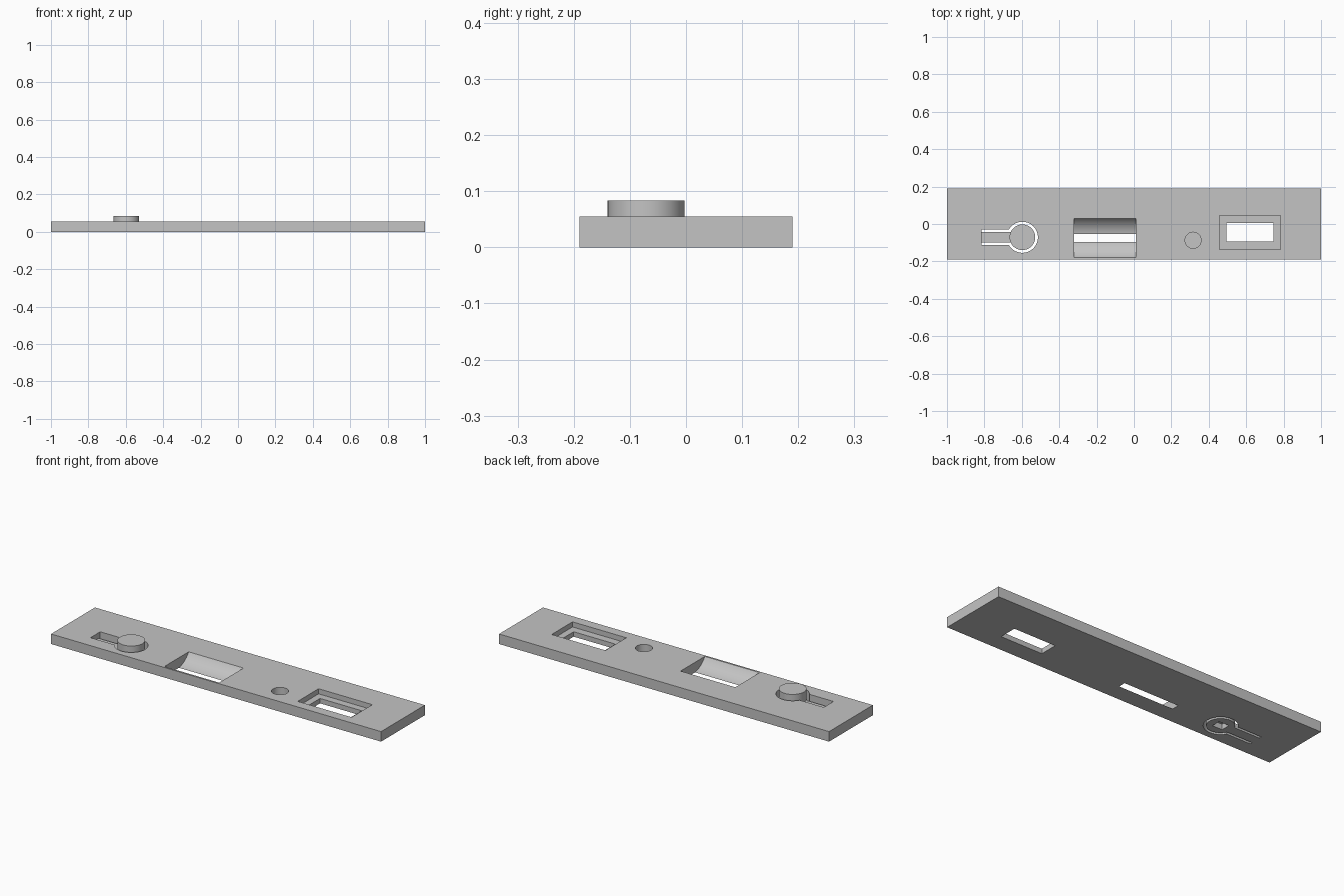
import bpy
from math import radians

cube = bpy.data.objects.get("Cube")
if cube:
    bpy.data.objects.remove(cube, do_unlink=True)

grey = bpy.data.materials.new("plain_grey")
grey.use_nodes = True
colour = (0.55, 0.55, 0.55, 1)
grey.diffuse_color = colour
grey.node_tree.nodes["Principled BSDF"].inputs["Base Color"].default_value = colour


def box(name, x, y, z):
    """Box from (low, high) ranges on each axis."""
    bpy.ops.mesh.primitive_cube_add(size=1)
    ob = bpy.context.object
    ob.name = name
    ob.location = [(a + b) / 2 for a, b in (x, y, z)]
    ob.scale = [b - a for a, b in (x, y, z)]
    bpy.ops.object.transform_apply(location=True, rotation=True, scale=True)
    ob.data.materials.append(grey)
    return ob


def cylinder(name, radius, depth, centre, rotation=(0, 0, 0), sides=64):
    bpy.ops.mesh.primitive_cylinder_add(vertices=sides, radius=radius, depth=depth,
                                        location=centre, rotation=rotation)
    ob = bpy.context.object
    ob.name = name
    bpy.ops.object.transform_apply(location=True, rotation=True, scale=True)
    ob.data.materials.append(grey)
    return ob


def combine(target, tool, operation="DIFFERENCE"):
    """Apply a boolean and discard the tool."""
    bpy.context.view_layer.objects.active = target
    mod = target.modifiers.new("boolean", "BOOLEAN")
    mod.operation = operation
    mod.solver = "EXACT"
    mod.object = tool
    bpy.ops.object.modifier_apply(modifier=mod.name)
    bpy.data.objects.remove(tool, do_unlink=True)


def smooth(ob):
    bpy.ops.object.select_all(action="DESELECT")
    ob.select_set(True)
    bpy.context.view_layer.objects.active = ob
    bpy.ops.object.shade_smooth_by_angle(angle=radians(30))


top = 0.055
through = (-0.1, 0.2)
button_x, button_y = -0.597, -0.071
arm_start = -0.815

# Base plate
plate = box("base_plate", (-1, 1), (-0.19, 0.19), (0, top))

# Keyhole opening around the button and its arm
combine(plate, cylinder("keyhole_round", 0.083, 0.3, (button_x, button_y, 0)))
combine(plate, box("keyhole_slot", (arm_start, button_x),
                   (button_y - 0.042, button_y + 0.042), through))

# Curved trough that breaks through the underside
combine(plate, cylinder("trough", 0.1257, 0.332, (-0.154, -0.075, 0.124),
                        (0, radians(90), 0), 128))

# Blind round hole
combine(plate, cylinder("round_hole", 0.043, 0.1, (0.316, -0.087, 0.062)))

# Stepped rectangular window
combine(plate, box("window_step", (0.457, 0.783), (-0.136, 0.045), (0.027, 0.2)))
combine(plate, box("window_opening", (0.494, 0.746), (-0.093, 0.005), through))
smooth(plate)

# Raised button on a thin spring arm, with a small pocket underneath
button = cylinder("spring_button", 0.0685, 0.083, (button_x, button_y, 0.0415))
combine(button, box("arm", (arm_start, button_x),
                    (button_y - 0.028, button_y + 0.028), (0, 0.025)), "UNION")
combine(button, box("pocket", (button_x - 0.03, button_x + 0.03),
                    (button_y - 0.025, button_y + 0.025), (-0.1, 0.03)))
smooth(button)
